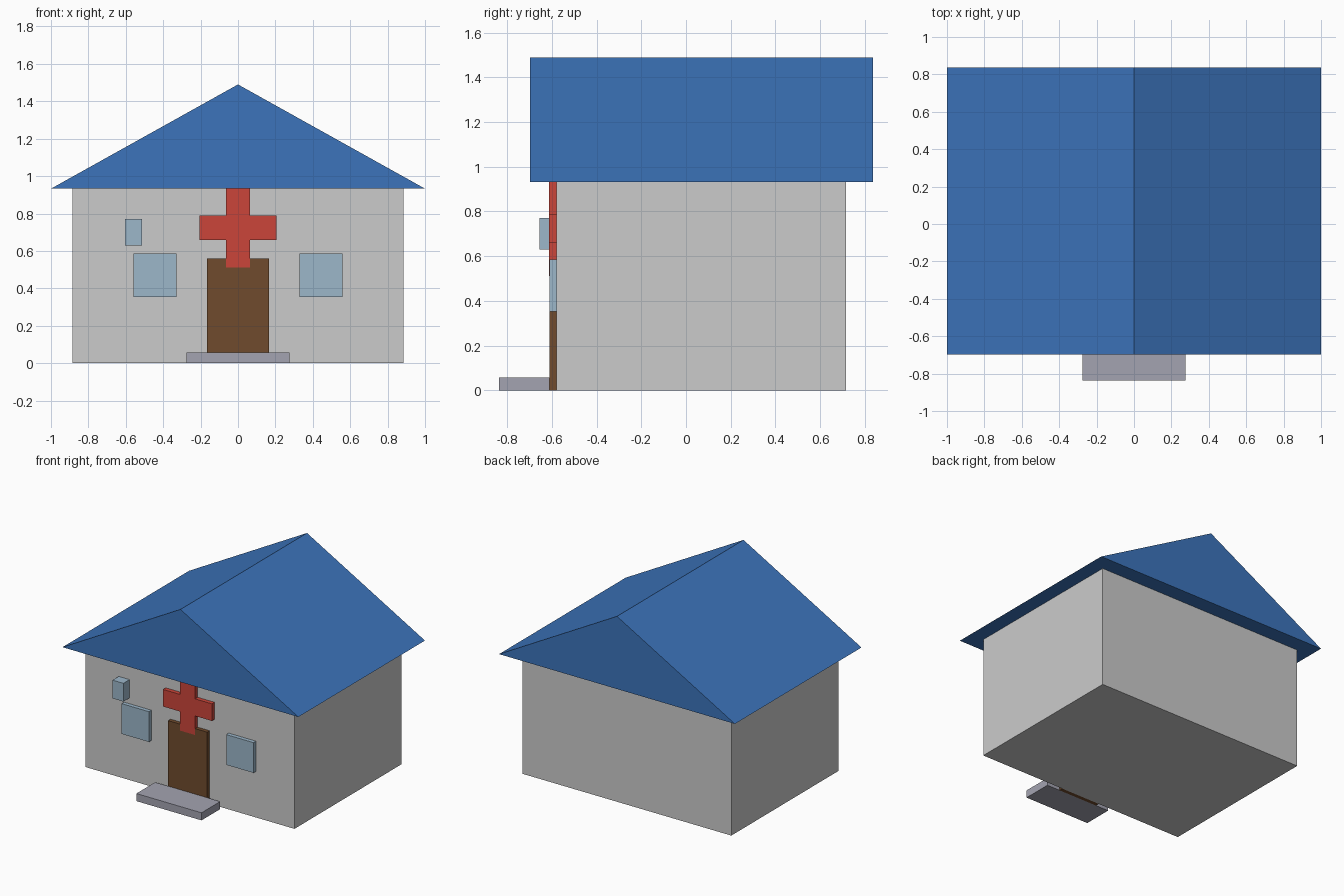
import bpy
import bmesh

old = bpy.data.objects.get("Cube")
if old:
    bpy.data.objects.remove(old, do_unlink=True)


def material(name, rgb):
    mat = bpy.data.materials.new(name)
    mat.use_nodes = True
    mat.diffuse_color = (*rgb, 1)
    mat.node_tree.nodes["Principled BSDF"].inputs["Base Color"].default_value = (*rgb, 1)
    return mat


def prism(name, outline, y_front, y_back, mat):
    """Extrude an (x, z) outline from y_front to y_back."""
    bm = bmesh.new()
    face = bm.faces.new([bm.verts.new((x, y_front, z)) for x, z in outline])
    extruded = bmesh.ops.extrude_face_region(bm, geom=[face])["geom"]
    moved = [v for v in extruded if isinstance(v, bmesh.types.BMVert)]
    bmesh.ops.translate(bm, verts=moved, vec=(0, y_back - y_front, 0))
    bmesh.ops.recalc_face_normals(bm, faces=bm.faces)
    mesh = bpy.data.meshes.new(name)
    bm.to_mesh(mesh)
    bm.free()
    mesh.materials.append(mat)
    obj = bpy.data.objects.new(name, mesh)
    bpy.context.collection.objects.link(obj)
    return obj


def box(name, x0, x1, z0, z1, y_front, y_back, mat):
    return prism(name, [(x0, z0), (x1, z0), (x1, z1), (x0, z1)], y_front, y_back, mat)


wall_grey = material("wall grey", (0.6, 0.6, 0.6))
roof_blue = material("roof blue", (0.045, 0.175, 0.5))
sign_red = material("sign red", (0.6, 0.06, 0.042))
door_brown = material("door brown", (0.16, 0.07, 0.026))
glass_blue = material("glass blue", (0.335, 0.475, 0.59))
step_grey = material("step grey", (0.37, 0.37, 0.44))

WALL_FRONT = -0.58
TRIM_FRONT = -0.61
EAVES = 0.933

# House body and gable roof
box("walls", -0.885, 0.885, 0, EAVES, WALL_FRONT, 0.715, wall_grey)
prism("roof", [(-1, EAVES), (1, EAVES), (0, 1.49)], -0.697, 0.836, roof_blue)

# Door and step
box("door", -0.165, 0.165, 0, 0.56, TRIM_FRONT, WALL_FRONT, door_brown)
box("doorstep", -0.276, 0.276, 0, 0.058, -0.836, TRIM_FRONT, step_grey)

# Windows either side of the door
for side, sign in (("right", -1), ("left", 1)):
    x0, x1 = sorted((sign * 0.328, sign * 0.559))
    box(side + "_window", x0, x1, 0.353, 0.585, TRIM_FRONT, WALL_FRONT, glass_blue)

# Small projecting box above the right window
box("wall_box", -0.605, -0.513, 0.63, 0.77, -0.655, WALL_FRONT, glass_blue)

# Cross sign, slightly proud of the door
arm, half, low, high, bottom = 0.207, 0.064, 0.658, 0.789, 0.512
right_half = [(half, bottom), (half, low), (arm, low),
              (arm, high), (half, high), (half, EAVES)]
cross = right_half + [(-x, z) for x, z in reversed(right_half)]
prism("cross_sign", cross, TRIM_FRONT - 0.002, WALL_FRONT, sign_red)
